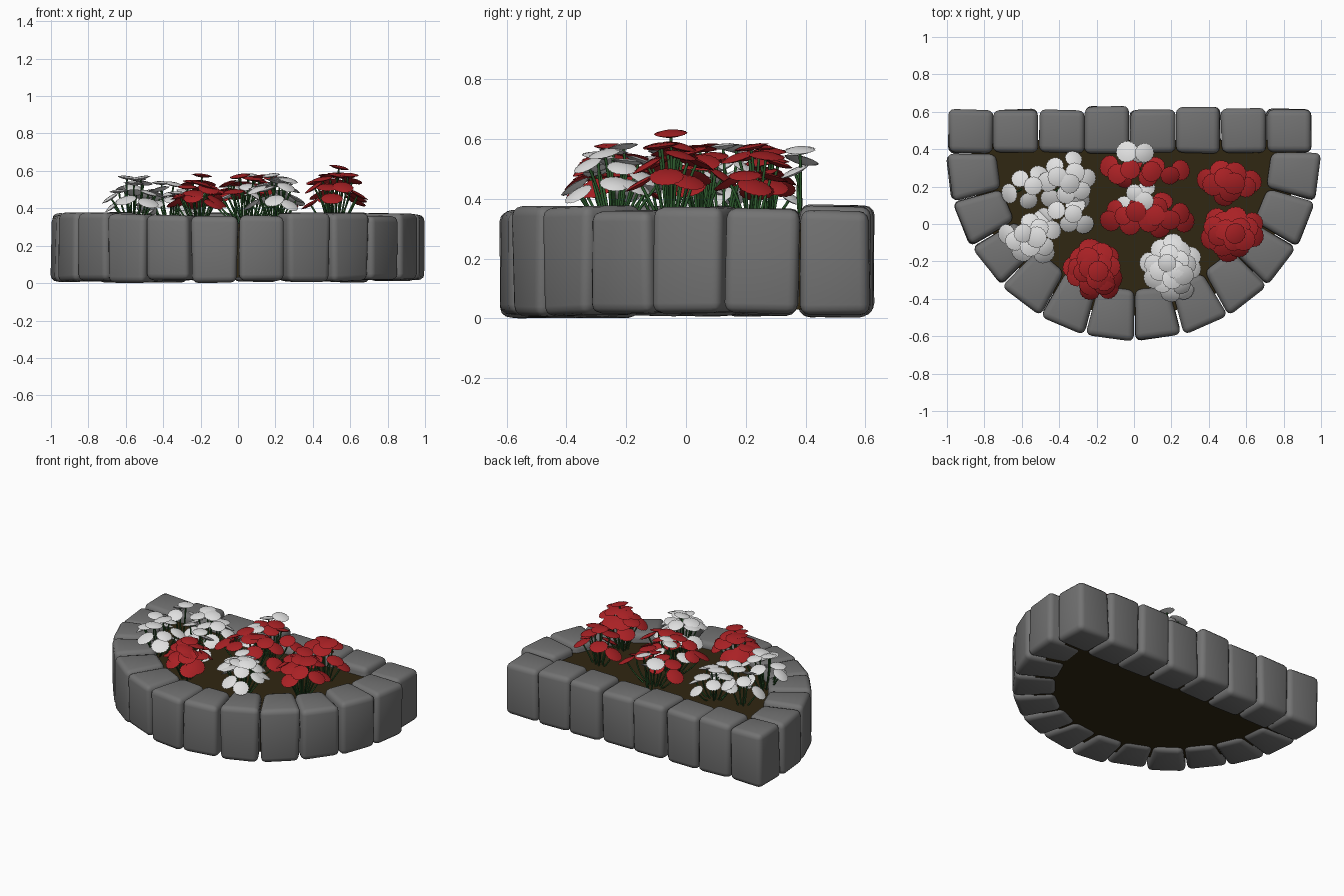
import bpy, bmesh, math, random
from mathutils import Vector, Matrix

random.seed(7)
if "Cube" in bpy.data.objects:
    bpy.data.objects.remove(bpy.data.objects["Cube"], do_unlink=True)


def material(name, rgb):
    mat = bpy.data.materials.new(name)
    mat.use_nodes = True
    mat.diffuse_color = (*rgb, 1)
    mat.node_tree.nodes["Principled BSDF"].inputs["Base Color"].default_value = (*rgb, 1)
    return mat


STONE = material("grey stone", (0.17, 0.17, 0.17))
SOIL = material("dark soil", (0.03, 0.02, 0.006))
GREEN = material("stem green", (0.025, 0.1, 0.025))
RED = material("red petals", (0.4, 0.015, 0.018))
WHITE = material("white petals", (0.75, 0.75, 0.75))

CENTRE_Y = 0.38      # centre of the half circle, and front of the back wall
SOIL_TOP = 0.32


def add_object(name, bm, mat, smooth=None):
    mesh = bpy.data.meshes.new(name)
    bmesh.ops.recalc_face_normals(bm, faces=bm.faces)
    bm.to_mesh(mesh)
    bm.free()
    mesh.materials.append(mat)
    obj = bpy.data.objects.new(name, mesh)
    bpy.context.collection.objects.link(obj)
    if smooth:
        bpy.ops.object.select_all(action='DESELECT')
        obj.select_set(True)
        bpy.context.view_layer.objects.active = obj
        bpy.ops.object.shade_smooth_by_angle(angle=math.radians(smooth))
    return obj


def prism(outline, low, high):
    bm = bmesh.new()
    base = bm.faces.new([bm.verts.new((x, y, low)) for x, y in outline])
    side = bmesh.ops.extrude_face_region(bm, geom=[base])
    for v in side["geom"]:
        if isinstance(v, bmesh.types.BMVert):
            v.co.z = high
    return bm


def stone(name, outline):
    """Rounded, slightly irregular block with the given four-cornered plan."""
    bm = prism(outline, random.uniform(0.004, 0.02), random.uniform(0.36, 0.38))
    for v in bm.verts:
        v.co += Vector([random.uniform(-0.006, 0.006) for _ in range(3)])
        v.co.z = max(v.co.z, 0)
    bmesh.ops.recalc_face_normals(bm, faces=bm.faces)
    bmesh.ops.bevel(bm, geom=list(bm.edges), offset=0.034, segments=3,
                    profile=0.5, affect='EDGES', clamp_overlap=True)
    add_object(name, bm, STONE, 60)


def polar(radius, angle):
    return (radius * math.cos(angle), CENTRE_Y + radius * math.sin(angle))


# Curved front wall
COUNT = 12
step = math.pi / COUNT
for i in range(COUNT):
    a, b = math.pi + i * step + 0.004, math.pi + (i + 1) * step - 0.004
    stone(f"front_stone_{i + 1}",
          [polar(0.735, a), polar(1.005, a), polar(1.005, b), polar(0.735, b)])

# Straight back wall
BACK = 8
for i in range(BACK):
    x = -0.993 + i * 0.243
    back = random.uniform(0.607, 0.632)
    stone(f"back_stone_{i + 1}",
          [(x, CENTRE_Y), (x + 0.24, CENTRE_Y), (x + 0.24, back), (x, back)])

# Soil bed
bed = [polar(0.87, math.pi * (1 + i / 32)) for i in range(33)]
bed += [(0.85, 0.45), (-0.85, 0.45)]
add_object("soil_bed", prism(bed, 0.03, SOIL_TOP), SOIL)


def flower_head(bm, centre, normal, radius):
    """Thin lens-shaped disc with a finely notched rim."""
    frame = Matrix.Translation(centre) @ normal.to_track_quat('Z', 'Y').to_matrix().to_4x4()
    n = 36

    def ring(scale, height, notch=0.0):
        out = []
        for k in range(n):
            t = 2 * math.pi * k / n
            r = radius * (scale - notch * (k % 2))
            out.append(bm.verts.new(frame @ Vector((r * math.cos(t), r * math.sin(t), height))))
        return out

    rings = [ring(0.55, 0.007), ring(1.0, 0, 0.07), ring(0.55, -0.008)]
    for upper, lower in zip(rings, rings[1:]):
        for k in range(n):
            j = (k + 1) % n
            bm.faces.new((upper[k], lower[k], lower[j], upper[j]))
    for loop, height in ((rings[0], 0.009), (rings[2], -0.012)):
        tip = bm.verts.new(frame @ Vector((0, 0, height)))
        for k in range(n):
            bm.faces.new((tip, loop[k], loop[(k + 1) % n]))


def plant(name, mat, x, y, rx, ry, count, top, size):
    """Domed bunch of flower heads on stems fanning out from one root."""
    bm = bmesh.new()
    curve = bpy.data.curves.new(name + "_stems", 'CURVE')
    curve.dimensions = '3D'
    curve.bevel_depth = 0.005
    curve.bevel_resolution = 1
    curve.resolution_u = 4
    curve.materials.append(GREEN)
    for i in range(count):
        r = math.sqrt((i + 0.4) / count)
        t = i * 2.4 + random.uniform(-0.25, 0.25)
        dx, dy = r * math.cos(t), r * math.sin(t)
        z = top - 0.15 * r * r + random.uniform(-0.035, 0.02)
        head = Vector((x + rx * dx, y + ry * dy, z))
        lean = 0.75 * r
        normal = Vector((dx * lean + random.uniform(-0.2, 0.2),
                         dy * lean + random.uniform(-0.2, 0.2), 1)).normalized()
        flower_head(bm, head, normal, size * random.uniform(0.92, 1.08))
        # stem: rises from the root and bends into the head
        root = Vector((x + 0.3 * rx * dx, y + 0.3 * ry * dy, SOIL_TOP - 0.01))
        spline = curve.splines.new('NURBS')
        spline.points.add(2)
        for point, co in zip(spline.points, (root, head - normal * 0.09, head - normal * 0.008)):
            point.co = (*co, 1)
        spline.use_endpoint_u = True
        spline.order_u = 3
    add_object(name + "_flowers", bm, mat, 50)
    bpy.context.collection.objects.link(bpy.data.objects.new(name + "_stems", curve))


# Flower bunches: centre, spread, number of heads, height, head radius
plant("left_back_white", WHITE, -0.37, 0.22, 0.15, 0.14, 12, 0.54, 0.052)
plant("left_middle_white", WHITE, -0.36, 0.05, 0.14, 0.08, 6, 0.52, 0.052)
plant("left_outer_white", WHITE, -0.57, 0.2, 0.11, 0.11, 5, 0.58, 0.052)
plant("left_front_white", WHITE, -0.55, -0.07, 0.15, 0.11, 12, 0.57, 0.055)
plant("front_red", RED, -0.21, -0.25, 0.13, 0.13, 20, 0.57, 0.06)
plant("front_white", WHITE, 0.2, -0.24, 0.14, 0.15, 20, 0.58, 0.054)
plant("right_front_red", RED, 0.52, -0.05, 0.14, 0.11, 17, 0.61, 0.06)
plant("right_back_red", RED, 0.51, 0.22, 0.13, 0.09, 10, 0.59, 0.06)
plant("centre_back_red", RED, 0.05, 0.28, 0.22, 0.06, 10, 0.58, 0.056)
plant("centre_front_red", RED, 0.07, 0.05, 0.23, 0.09, 14, 0.6, 0.056)
plant("centre_back_white", WHITE, 0.02, 0.38, 0.1, 0.02, 3, 0.6, 0.056)
plant("centre_white", WHITE, 0.03, 0.12, 0.1, 0.12, 6, 0.59, 0.05)
